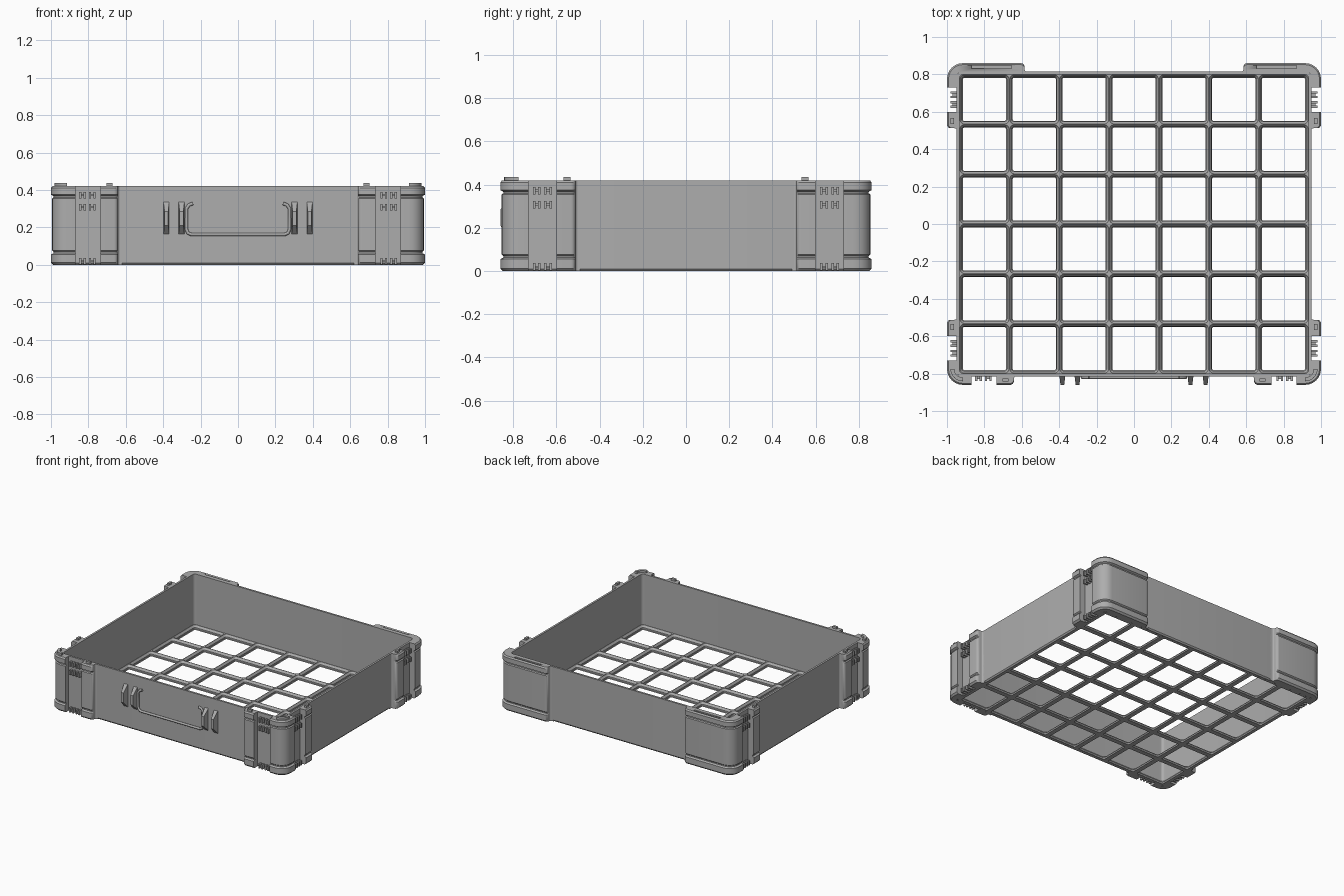
import bpy, bmesh, math
from mathutils import Vector

cube = bpy.data.objects.get("Cube")
if cube:
    bpy.data.objects.remove(cube)

grey = bpy.data.materials.new("plastic_grey")
grey.use_nodes = True
COLOUR = (0.42, 0.42, 0.42, 1)
grey.diffuse_color = COLOUR
grey.node_tree.nodes["Principled BSDF"].inputs["Base Color"].default_value = COLOUR

WX, WY, TOP = 0.948, 0.815, 0.42      # outer wall half sizes and rim height
IX, IY = 0.933, 0.80                  # inner wall half sizes
PITCH = IX / 3.5
QUADS = [(sx, sy) for sx in (-1, 1) for sy in (-1, 1)]


def finish(name, bm):
    bmesh.ops.remove_doubles(bm, verts=bm.verts, dist=1e-5)
    bmesh.ops.recalc_face_normals(bm, faces=bm.faces)
    mesh = bpy.data.meshes.new(name)
    bm.to_mesh(mesh)
    bm.free()
    mesh.materials.append(grey)
    ob = bpy.data.objects.new(name, mesh)
    bpy.context.collection.objects.link(ob)
    bpy.ops.object.select_all(action='DESELECT')
    ob.select_set(True)
    bpy.context.view_layer.objects.active = ob
    bpy.ops.object.shade_smooth_by_angle(angle=math.radians(32))
    return ob


def rounded(points, steps=6):
    """Outline with its right-angled corners rounded; points are (x, y, radius)."""
    out = []
    for i, (x, y, r) in enumerate(points):
        p = Vector((x, y))
        if not r:
            out.append(p)
            continue
        a = (Vector(points[i - 1][:2]) - p).normalized()
        b = (Vector(points[(i + 1) % len(points)][:2]) - p).normalized()
        c = p + (a + b) * r
        for k in range(steps + 1):
            t = math.pi / 2 * k / steps
            out.append(c - r * (b * math.cos(t) + a * math.sin(t)))
    return out


def rect(hx, hy, r, cx=0, cy=0):
    r = max(r, 1e-7)
    return rounded([(cx + sx * hx, cy + sy * hy, r)
                    for sx, sy in ((-1, -1), (1, -1), (1, 1), (-1, 1))])


def loft(bm, sections, ring=False, sign=(1, 1)):
    """Join stacked outlines (outline, z); ring closes the stack on itself."""
    loops = [[bm.verts.new((p.x * sign[0], p.y * sign[1], z)) for p in pts]
             for pts, z in sections]
    pairs = list(zip(loops, loops[1:])) + ([(loops[-1], loops[0])] if ring else [])
    for a, b in pairs:
        for i in range(len(a)):
            bm.faces.new((a[i - 1], a[i], b[i], b[i - 1]))
    if not ring:
        bm.faces.new(loops[0])
        bm.faces.new(loops[-1])


def box(bm, x0, x1, y0, y1, z0, z1, sign=(1, 1)):
    pts = [Vector(p) for p in ((x0, y0), (x1, y0), (x1, y1), (x0, y1))]
    loft(bm, [(pts, z0), (pts, z1)], sign=sign)


# Tray walls with a small chamfer under the outside
bm = bmesh.new()
loft(bm, [(rect(IX, IY, 0.02), 0), (rect(WX - 0.008, WY - 0.008, 0.025), 0),
          (rect(WX, WY, 0.03), 0.01), (rect(WX, WY, 0.03), TOP),
          (rect(IX, IY, 0.02), TOP)], ring=True)
finish("tray_walls", bm)

# Open grid floor: each cell is a frame with a stepped, chamfered opening
bm = bmesh.new()
h = PITCH / 2
frame = ((0, 0, 0), (0.018, 0.008, 0), (0.0137, 0.012, 0.005),
         (0.0137, 0.012, 0.016), (0.002, 0.024, 0.031), (0, 0, 0.031))
for i in range(7):
    for j in range(6):
        cx, cy = (i - 3) * PITCH, (j - 2.5) * PITCH
        loft(bm, [(rect(h - d, h - d, r, cx, cy), z) for d, r, z in frame])
        # remove the end caps so the cell stays open
        caps = [f for f in bm.faces if len(f.verts) > 4]
        bmesh.ops.delete(bm, geom=caps, context='FACES_ONLY')
finish("grid_floor", bm)

# Corner guard side profile: (height, inset) with bands and two grooves
BANDS = ((0, 0.012), (0.012, 0), (0.055, 0), (0.062, 0.014), (0.07, 0.014),
         (0.077, 0.006), (0.355, 0.006), (0.36, 0.014), (0.367, 0.014),
         (0.375, 0), (0.41, 0), (TOP, 0.008))


def front_corner(o):
    return [(0.87, 0.807, 0), (0.87, 0.86 - o, 0), (1 - o, 0.86 - o, 0.085 - o),
            (1 - o, 0.73, 0), (0.94, 0.73, 0), (0.94, 0.807, 0)]


def back_corner(o):
    return [(0.555, 0.807, 0), (0.555, WY, 0), (0.585, WY, 0.012),
            (0.585, 0.86 - o, 0.02), (1 - o, 0.86 - o, 0.085 - o),
            (1 - o, 0.73, 0), (0.94, 0.73, 0), (0.94, 0.807, 0)]


def side_strip(o):
    return [(0.94, 0.60, 0), (1 - o, 0.60, 0), (1 - o, 0.512, 0.02),
            (WX, 0.512, 0.012), (WX, 0.49, 0), (0.94, 0.49, 0)]


def front_strip(o):
    return [(0.735, 0.807, 0), (0.735, 0.86 - o, 0), (0.642, 0.86 - o, 0.02),
            (0.642, WY, 0.012), (0.62, WY, 0), (0.62, 0.807, 0)]


def guard(name, outline, signs):
    bm = bmesh.new()
    for s in signs:
        loft(bm, [(rounded(outline(o)), z) for z, o in BANDS], sign=s)
    return finish(name, bm)


FRONT, BACK = [(-1, -1), (1, -1)], [(-1, 1), (1, 1)]
guard("front_corner_guards", front_corner, FRONT)
guard("front_latch_strips", front_strip, FRONT)
guard("side_latch_strips", side_strip, QUADS)
back = guard("back_corner_guards", back_corner, BACK)

# Shallow slots in the top of the back guards
bm = bmesh.new()
for s in BACK:
    box(bm, 0.655, 0.87, 0.832, 0.847, TOP - 0.02, TOP + 0.05, s)
cutter = finish("slot_cutter", bm)
cutter.hide_render = True
mod = back.modifiers.new("slots", 'BOOLEAN')
mod.object = cutter
mod.solver = 'EXACT'
bpy.context.view_layer.objects.active = back
bpy.ops.object.modifier_apply(modifier="slots")
bpy.data.objects.remove(cutter)

# Hinge knuckles in the latch recesses: pairs of tabs joined by a pin
bm = bmesh.new()
for s in QUADS:
    for z0 in (0.002, 0.29, 0.355):
        for c in (-0.026, 0.026):
            for t in (-0.012, 0.012):
                u = 0.665 + c + t
                box(bm, 0.94, 0.98, u - 0.006, u + 0.006, z0, z0 + 0.035, s)
            box(bm, 0.94, 0.97, 0.665 + c - 0.012, 0.665 + c + 0.012,
                z0 + 0.013, z0 + 0.022, s)
            if s[1] < 0:
                for t in (-0.012, 0.012):
                    u = 0.805 + c + t
                    box(bm, u - 0.006, u + 0.006, 0.807, 0.84, z0, z0 + 0.035, s)
                box(bm, 0.805 + c - 0.012, 0.805 + c + 0.012, 0.807, 0.83,
                    z0 + 0.013, z0 + 0.022, s)
finish("hinge_knuckles", bm)

# Stacking pads on the rim of the guards
bm = bmesh.new()
for s in QUADS:
    box(bm, 0.963, 0.98, 0.535, 0.568, TOP - 0.01, 0.436, s)
for s in FRONT:
    box(bm, 0.67, 0.704, 0.825, 0.842, TOP - 0.01, 0.436, s)
    arc = [Vector((0.915 + r * math.cos(a), 0.775 + r * math.sin(a)))
           for r, order in ((0.066, range(9)), (0.046, range(8, -1, -1)))
           for a in [math.pi / 2 * k / 8 for k in order]]
    loft(bm, [(arc, TOP - 0.01), (arc, 0.436)], sign=s)
finish("stacking_pads", bm)

# Front hooks: tapered vertical blades either side of the handle
bm = bmesh.new()
for x in (-0.383, -0.302, 0.302, 0.383):
    sides = [[bm.verts.new((x + e * w, y, z)) for y, z, w in
              ((-0.81, 0.34, 0.016), (-0.86, 0.285, 0.010),
               (-0.86, 0.21, 0.010), (-0.81, 0.158, 0.016))] for e in (-1, 1)]
    for a in sides:
        bm.faces.new(a)
    for k in range(4):
        bm.faces.new((sides[0][k - 1], sides[0][k], sides[1][k], sides[1][k - 1]))
finish("front_hooks", bm)

# Handle: a thin rounded bar with inward-turned ends
half = [(0.24, 0.328), (0.262, 0.32), (0.276, 0.30), (0.276, 0.19),
        (0.268, 0.17), (0.25, 0.162)]
path = [(-x, z) for x, z in half] + half[::-1]
curve = bpy.data.curves.new("handle", 'CURVE')
curve.dimensions = '3D'
curve.bevel_depth = 0.009
curve.bevel_resolution = 2
curve.use_fill_caps = True
spline = curve.splines.new('POLY')
spline.points.add(len(path) - 1)
for pt, (x, z) in zip(spline.points, path):
    pt.co = (x, -0.82, z, 1)
curve.materials.append(grey)
bpy.context.collection.objects.link(bpy.data.objects.new("handle", curve))
